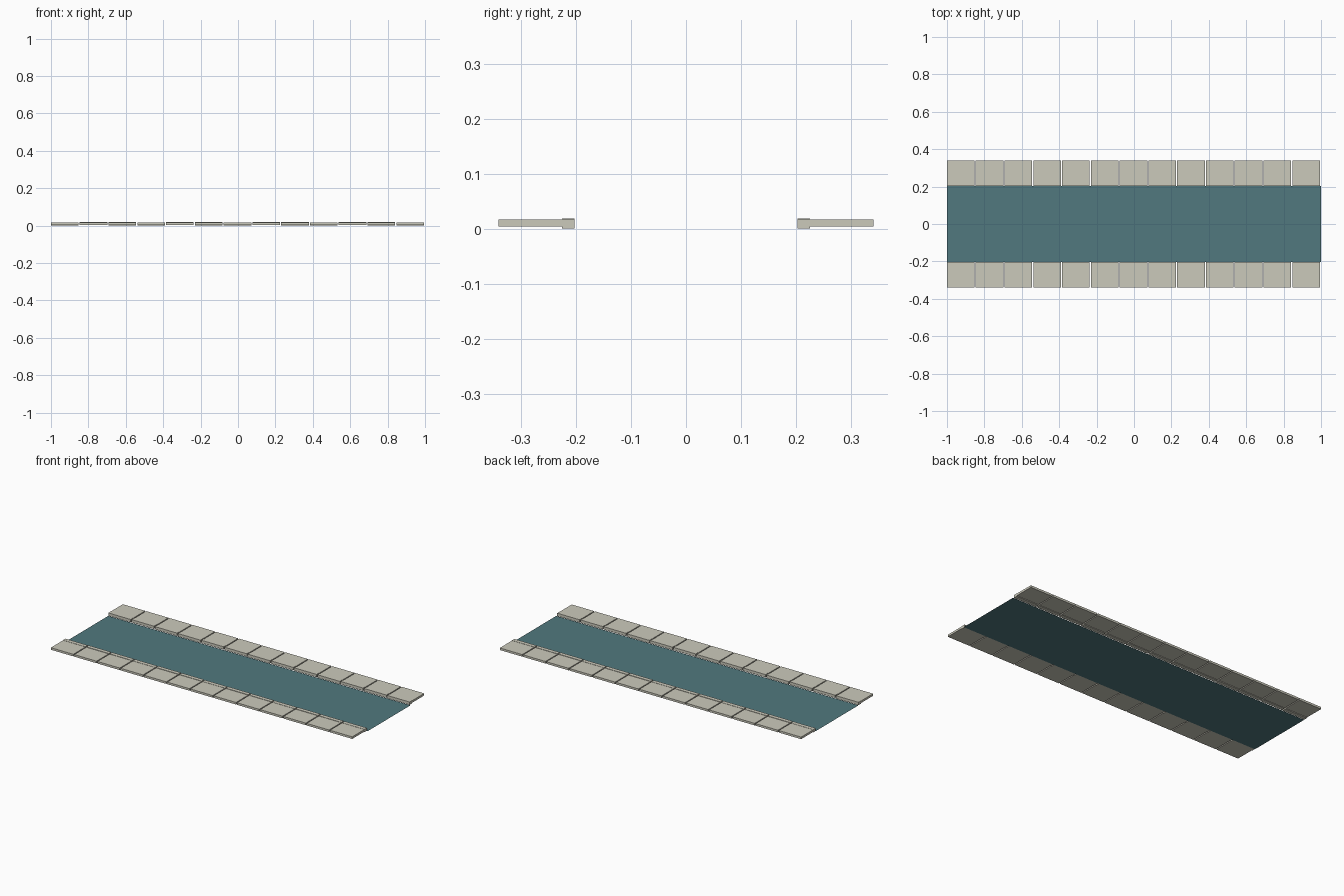
import bpy, bmesh
from mathutils import Matrix

if "Cube" in bpy.data.objects:
    bpy.data.objects.remove(bpy.data.objects["Cube"])


def material(name, rgb):
    m = bpy.data.materials.new(name)
    m.diffuse_color = (*rgb, 1)
    m.use_nodes = True
    m.node_tree.nodes["Principled BSDF"].inputs["Base Color"].default_value = m.diffuse_color
    return m


STONE = material("pale stone", (0.60, 0.59, 0.50))
WATER = material("teal water", (0.082, 0.19, 0.21))
COUNT = 13
PITCH = 2 / COUNT
GAP = 0.006


def finish(name, bm, mat):
    me = bpy.data.meshes.new(name)
    bm.to_mesh(me)
    bm.free()
    me.materials.append(mat)
    ob = bpy.data.objects.new(name, me)
    bpy.context.collection.objects.link(ob)
    return ob


def block_row(name, y0, y1, z0, z1, step=0.0):
    """A row of separate stone blocks along x; step varies their height."""
    bm = bmesh.new()
    length = PITCH - GAP
    for i in range(COUNT):
        dz = step * (-1, 1, 0)[i % 3]
        centre = (-1 + i * PITCH + length / 2, (y0 + y1) / 2, (z0 + z1) / 2 + dz)
        size = (length, abs(y1 - y0), z1 - z0, 1)
        bmesh.ops.create_cube(bm, size=1,
                              matrix=Matrix.Translation(centre) @ Matrix.Diagonal(size))
    return finish(name, bm, STONE)


# paving and raised kerb on both banks
for side, s in (("front", -1), ("back", 1)):
    block_row(side + "_paving", s * 0.2255, s * 0.34, 0.0045, 0.017)
    block_row(side + "_kerb", s * 0.202, s * 0.225, 0.0018, 0.0187, 0.0006)

# flat water surface
bm = bmesh.new()
bmesh.ops.create_grid(bm, x_segments=1, y_segments=1, size=1,
                      matrix=Matrix.Diagonal((1, 0.202, 1, 1)))
finish("water", bm, WATER)
